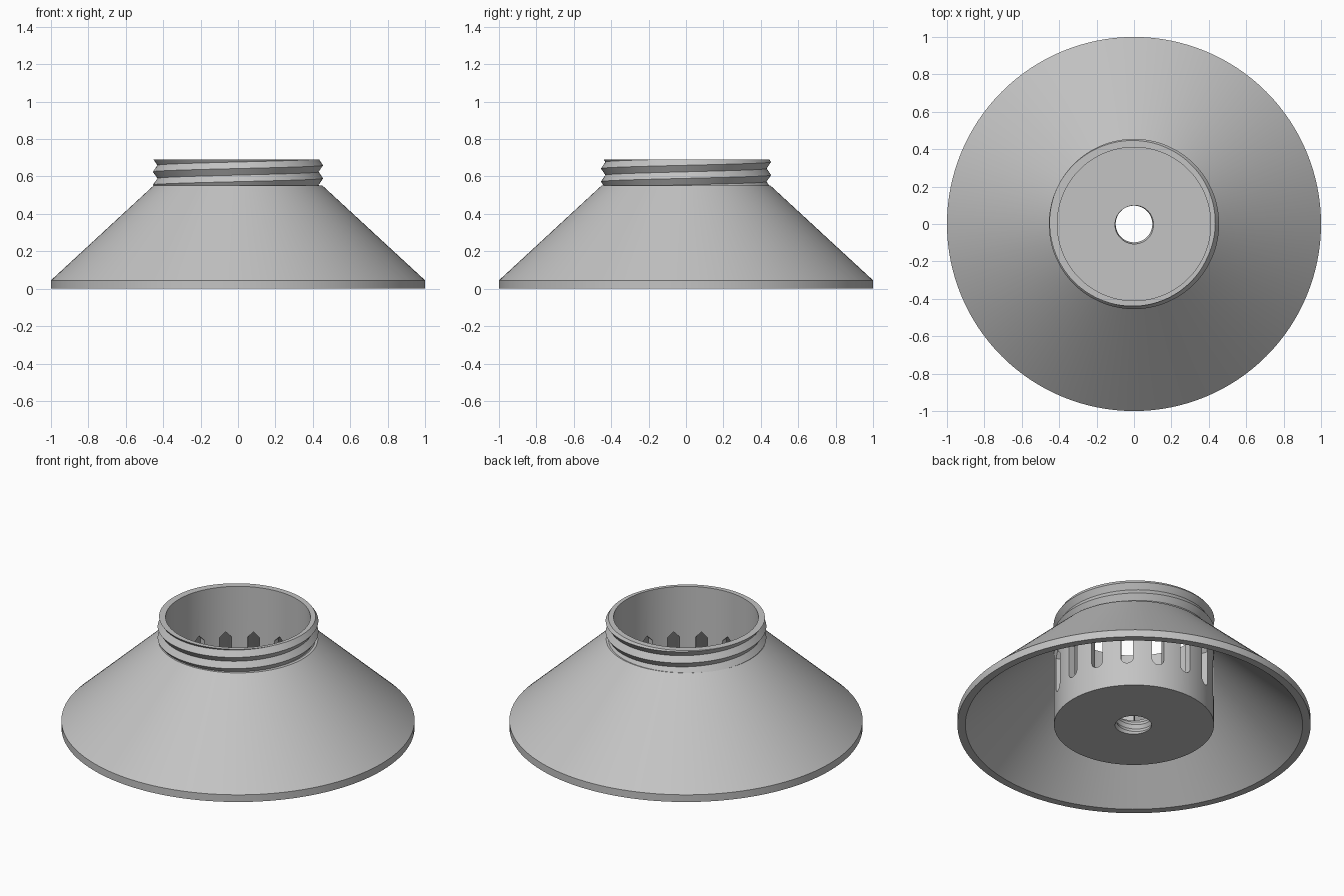
import bpy, bmesh, math

if "Cube" in bpy.data.objects:
    bpy.data.objects.remove(bpy.data.objects["Cube"])

SEG = 128
grey = bpy.data.materials.new("plain grey")
grey.diffuse_color = (0.55, 0.55, 0.55, 1)
grey.use_nodes = True
grey.node_tree.nodes["Principled BSDF"].inputs["Base Color"].default_value = grey.diffuse_color


def finish(name, bm, smooth=True):
    bmesh.ops.recalc_face_normals(bm, faces=bm.faces)
    me = bpy.data.meshes.new(name)
    bm.to_mesh(me)
    bm.free()
    me.materials.append(grey)
    ob = bpy.data.objects.new(name, me)
    bpy.context.collection.objects.link(ob)
    if smooth:
        shade(ob)
    return ob


def shade(ob):
    bpy.ops.object.select_all(action='DESELECT')
    bpy.context.view_layer.objects.active = ob
    ob.select_set(True)
    bpy.ops.object.shade_smooth_by_angle(angle=math.radians(25))


def ring(bm, r, z):
    return [bm.verts.new((r * math.cos(a), r * math.sin(a), z))
            for a in (2 * math.pi * i / SEG for i in range(SEG))]


def lathe(name, profile, smooth=True):
    """Closed ring-shaped solid from a closed (radius, height) profile."""
    bm = bmesh.new()
    rings = [ring(bm, r, z) for r, z in profile]
    for a, b in zip(rings, rings[1:] + rings[:1]):
        for i in range(SEG):
            j = (i + 1) % SEG
            bm.faces.new((a[i], a[j], b[j], b[i]))
    return finish(name, bm, smooth)


def thread(name, crest, root, pitch, z0, z1, crest_z, wall):
    """Right-handed V thread, trimmed to z0..z1 and capped in to the wall radius.
    crest_z is the height of a crest on the +x side."""
    bm = bmesh.new()
    turns = math.ceil((z1 - z0) / pitch) + 4
    start = crest_z - pitch * (math.ceil((crest_z - z0) / pitch) + 2)
    rows = []
    for k in range(2 * turns + 1):
        r = root if k % 2 else crest
        rows.append([bm.verts.new((r * math.cos(a), r * math.sin(a),
                                   start + pitch * (k / 2 + i / SEG)))
                     for i in range(SEG + 1) for a in [2 * math.pi * i / SEG]])
    for a, b in zip(rows, rows[1:]):
        for i in range(SEG):
            bm.faces.new((a[i], a[i + 1], b[i + 1], b[i]))
    bmesh.ops.remove_doubles(bm, verts=bm.verts, dist=1e-5)
    for z, n in ((z0, -1), (z1, 1)):
        bmesh.ops.bisect_plane(bm, geom=bm.verts[:] + bm.edges[:] + bm.faces[:], dist=1e-6,
                               plane_co=(0, 0, z), plane_no=(0, 0, n), clear_outer=True)
        rim = [e for e in bm.edges if e.is_boundary
               and all(abs(v.co.z - z) < 1e-4 for v in e.verts)]
        new = bmesh.ops.extrude_edge_only(bm, edges=rim)["geom"]
        for v in new:
            if isinstance(v, bmesh.types.BMVert):
                s = wall / math.hypot(v.co.x, v.co.y)
                v.co.x *= s
                v.co.y *= s
    return finish(name, bm)


# Conical skirt with a short vertical lip
lathe("conical_skirt", [(1, 0), (1, 0.045), (0.452, 0.551), (0.43, 0.551),
                        (0.43, 0.482), (0.955, 0)])

# Cup with floor and centre hole
cup = lathe("inner_cup", [(0.109, 0), (0.453, 0), (0.453, 0.549), (0.428, 0.549),
                          (0.428, 0.69), (0.41, 0.69), (0.41, 0.09), (0.109, 0.09)], False)

# Sixteen slots in the cup wall: rounded bottom, pointed top
W, LOW, HIGH = 0.035, 0.145, 0.41
outline = [(W * math.cos(t), LOW + W + W * math.sin(t))
           for t in (math.pi + math.pi * i / 10 for i in range(11))]
outline += [(W, HIGH - W), (0, HIGH), (-W, HIGH - W)]
bm = bmesh.new()
for k in range(16):
    c, s = math.cos(k * math.pi / 8), math.sin(k * math.pi / 8)
    ends = [[bm.verts.new((r * c - u * s, r * s + u * c, z)) for u, z in outline]
            for r in (0.36, 0.5)]
    bm.faces.new(ends[0])
    bm.faces.new(ends[1][::-1])
    for i in range(len(outline)):
        j = (i + 1) % len(outline)
        bm.faces.new((ends[0][i], ends[1][i], ends[1][j], ends[0][j]))
cutter = finish("slot_cutter", bm, False)
cutter.hide_render = True
mod = cup.modifiers.new("slots", 'BOOLEAN')
mod.operation, mod.object, mod.solver = 'DIFFERENCE', cutter, 'EXACT'
bpy.context.view_layer.objects.active = cup
bpy.ops.object.modifier_apply(modifier=mod.name)
bpy.data.objects.remove(cutter)
shade(cup)

# Screw thread on the neck and inside the floor hole
thread("neck_thread", 0.455, 0.431, 0.07, 0.55, 0.69, 0.66, 0.428)
thread("hole_thread", 0.098, 0.108, 0.045, 0, 0.09, 0.03, 0.109)
